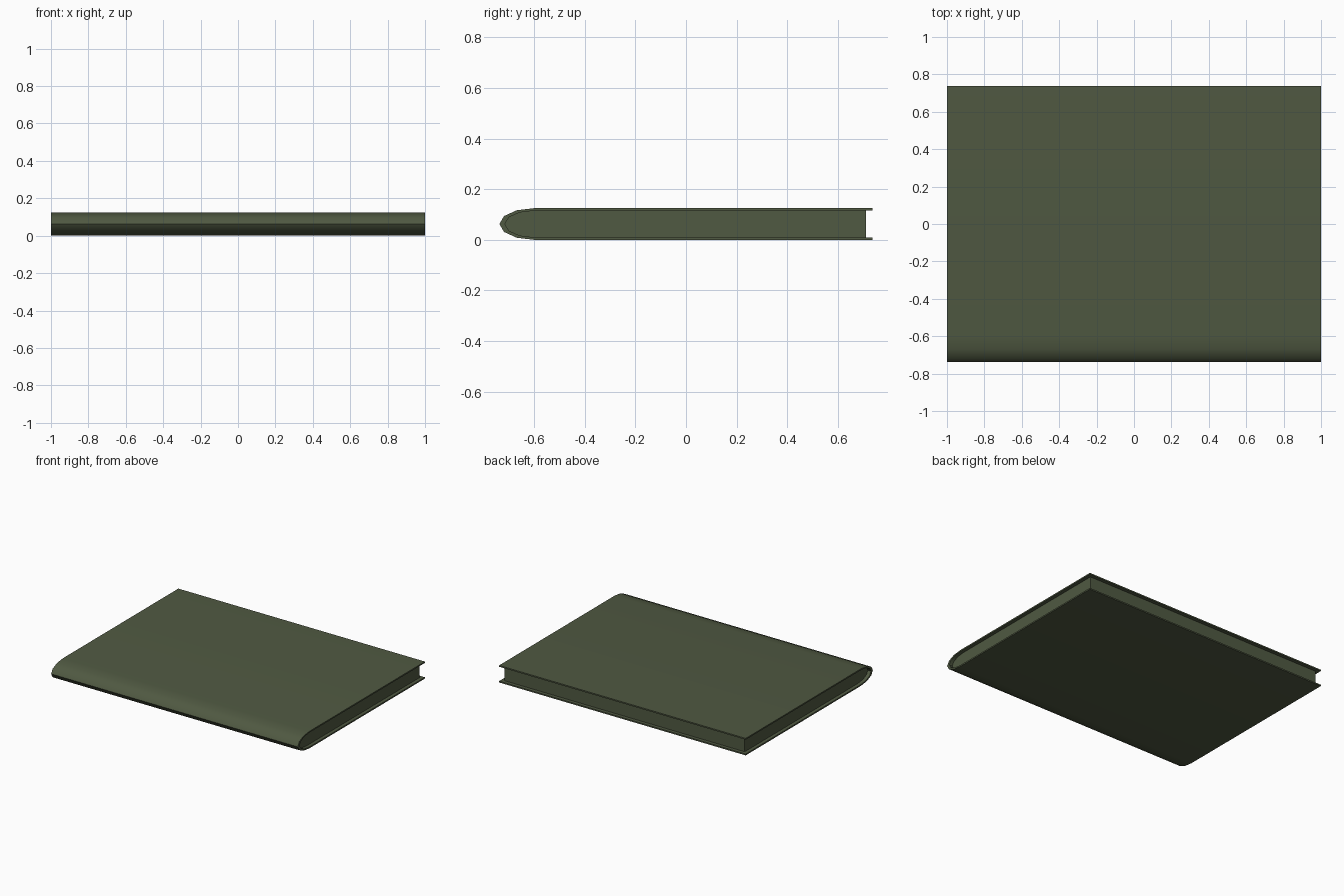
import bpy, bmesh, math

if "Cube" in bpy.data.objects:
    bpy.data.objects.remove(bpy.data.objects["Cube"])

green = bpy.data.materials.new("olive green")
green.diffuse_color = (0.08, 0.10, 0.054, 1)
green.use_nodes = True
green.node_tree.nodes["Principled BSDF"].inputs["Base Color"].default_value = green.diffuse_color

H = 0.125      # book thickness
Y = 0.737      # half depth
T = 0.01       # cover board thickness
SPINE = -0.60  # where the rounded spine starts


def arc(ry, rz):
    """Half ellipse of the spine, from bottom to top, in six steps."""
    return [(SPINE - ry * math.sin(math.pi * i / 6),
             H / 2 - rz * math.cos(math.pi * i / 6)) for i in range(7)]


def extrude(name, profile, half_x):
    """Extrude a closed (y, z) profile along x, centred."""
    bm = bmesh.new()
    face = bm.faces.new([bm.verts.new((-half_x, y, z)) for y, z in profile])
    out = bmesh.ops.extrude_face_region(bm, geom=[face], use_keep_orig=True)
    bmesh.ops.translate(bm, vec=(2 * half_x, 0, 0),
                        verts=[v for v in out["geom"] if isinstance(v, bmesh.types.BMVert)])
    bmesh.ops.recalc_face_normals(bm, faces=bm.faces)
    me = bpy.data.meshes.new(name)
    bm.to_mesh(me)
    bm.free()
    me.materials.append(green)
    ob = bpy.data.objects.new(name, me)
    bpy.context.collection.objects.link(ob)
    bpy.context.view_layer.objects.active = ob
    ob.select_set(True)
    bpy.ops.object.shade_smooth_by_angle(angle=math.radians(50))
    ob.select_set(False)
    return ob


# Cover: one U-shaped board wrapping the spine
outer = [(Y, 0)] + arc(Y + SPINE, H / 2) + [(Y, H)]
inner = [(Y, T)] + arc(Y + SPINE - 0.022, H / 2 - T) + [(Y, H - T)]
extrude("cover", outer + inner[::-1], 1.0)

# Page block: set back from the cover edges on three sides
pages = [(0.711, T)] + arc(Y + SPINE - 0.022, H / 2 - T) + [(0.711, H - T)]
extrude("page_block", pages, 0.974)
